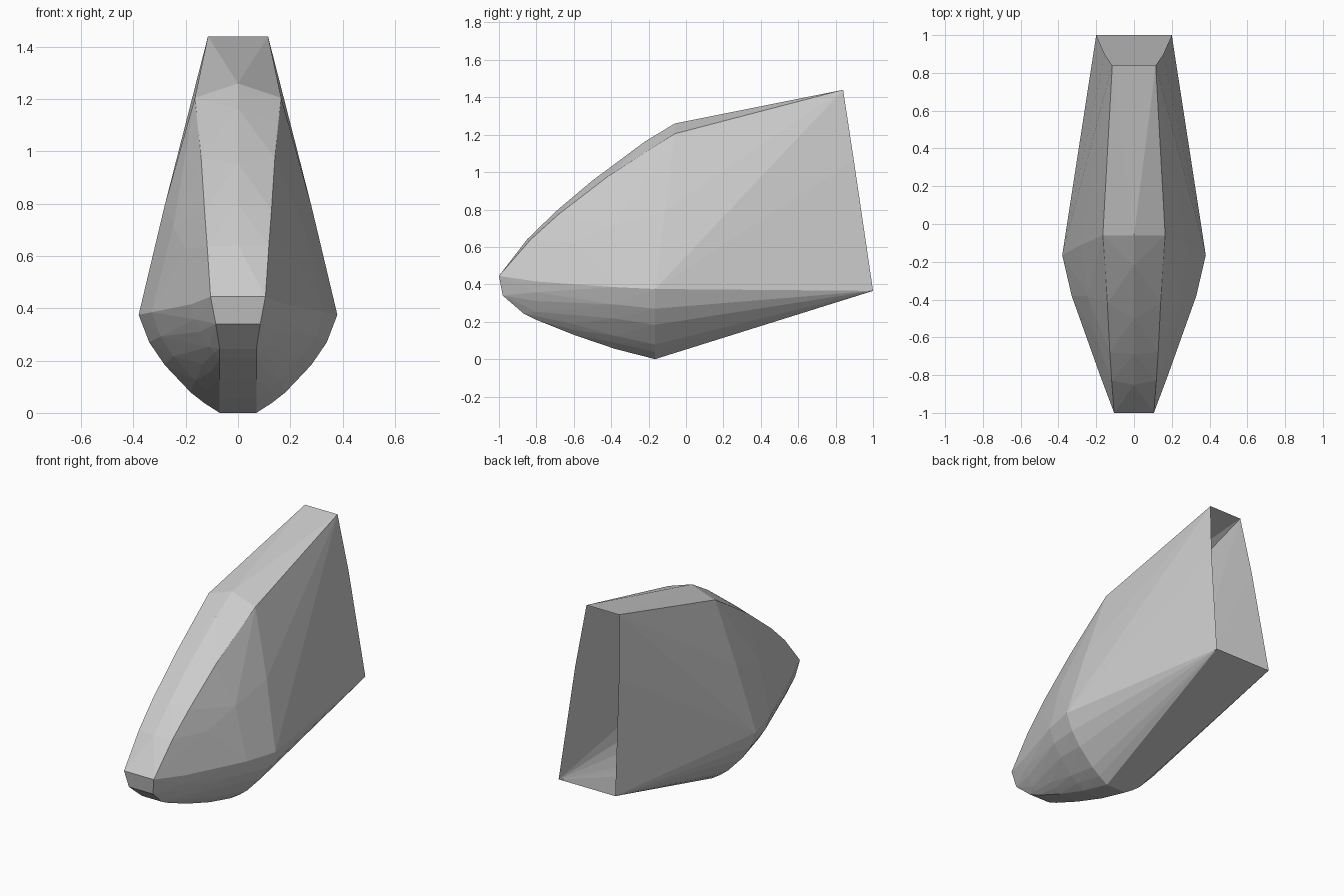
import bpy, bmesh

if "Cube" in bpy.data.objects:
    bpy.data.objects.remove(bpy.data.objects["Cube"])

bm = bmesh.new()


def add(x, y, z):
    """Add a point and its mirror image."""
    return [bm.verts.new((s * x, y, z)) for s in ((1, -1) if x else (1,))]


# Raised spine and the two edges beside it
for y, z in [(-.85, .645), (-.69, .80), (-.5, .96), (-.22, 1.168), (-.06, 1.265)]:
    add(0, y, z)
for x, y, z in [(.118, -.83, .645), (.128, -.68, .78), (.141, -.42, .98),
                (.152, -.22, 1.11), (.165, -.06, 1.21)]:
    add(x, y, z)

# Blunt nose
for x, y, z in [(.105, -1, .45), (.085, -.98, .345), (.07, -.87, .25)]:
    add(x, y, z)

# Bulge of the side walls
for x, y, z in [(.28, -.11, .80), (.247, -.38, .72), (.20, -.6, .63)]:
    add(x, y, z)

# Rounded belly: one profile scaled at each station (y, half width, belt z, bottom z)
profile = [(1, 1), (.87, .72), (.68, .49), (.36, .21), (.19, .1), (0, 0)]
for y, w, belt, low in [(-.80, .18, .42, .215), (-.6, .25, .405, .135),
                        (-.38, .33, .39, .06), (-.165, .38, .38, .005)]:
    for u, v in profile:
        # the last point keeps the flat keel strip
        add(.07 + (w - .07) * u if u < 1 else w, y, low + (belt - low) * v)

# Rim of the open back
rim = []
for x, y, z in [(.2, 1, .37), (.154, .897, 1.07), (.115, .84, 1.445)]:
    rim += add(x, y, z)

# Skin the points, then open the back
res = bmesh.ops.convex_hull(bm, input=bm.verts[:])
rim = {v for v in rim if v.is_valid}
back = [f for f in bm.faces if all(v in rim for v in f.verts)]
bmesh.ops.delete(bm, geom=back, context='FACES')
bmesh.ops.delete(bm, geom=[v for v in bm.verts if not v.link_faces], context='VERTS')
low = min(v.co.z for v in bm.verts)
for v in bm.verts:
    v.co.z -= low

mesh = bpy.data.meshes.new("shell")
bm.to_mesh(mesh)
bm.free()
obj = bpy.data.objects.new("shell", mesh)
bpy.context.collection.objects.link(obj)
